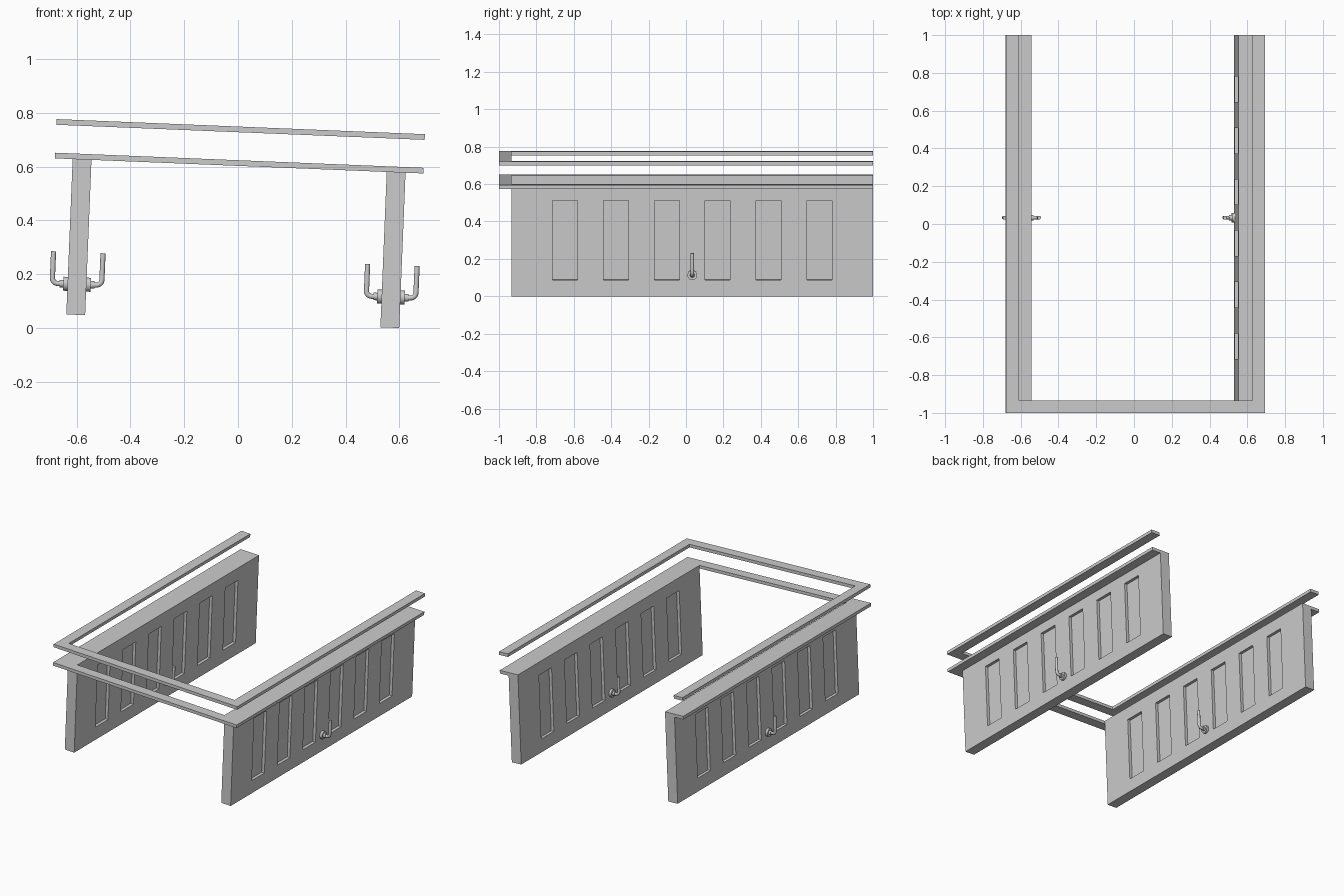
import bpy, bmesh, math
from mathutils import Matrix, Vector

if "Cube" in bpy.data.objects:
    bpy.data.objects.remove(bpy.data.objects["Cube"])

TILT = Matrix.Rotation(0.0409, 4, 'Y')   # whole model leans about the y axis
CX = -0.0205                             # local mirror plane
Y0, Y1, W = -1.0, 1.0, 0.066             # rail extents and width
YM, ZM = 0.0335, 0.138                   # handle position


def finish(bm, name, smooth=False):
    bmesh.ops.recalc_face_normals(bm, faces=bm.faces)
    me = bpy.data.meshes.new(name)
    bm.to_mesh(me)
    bm.free()
    me.transform(TILT)
    ob = bpy.data.objects.new(name, me)
    bpy.context.collection.objects.link(ob)
    if smooth:
        bpy.ops.object.select_all(action='DESELECT')
        bpy.context.view_layer.objects.active = ob
        ob.select_set(True)
        bpy.ops.object.shade_smooth_by_angle(angle=math.radians(40))
    return ob


# U-shaped rail, open at the back
def rail(name, z0, z1):
    bm = bmesh.new()
    o, i = 0.685, 0.685 - W
    pts = [(-o, Y0), (o, Y0), (o, Y1), (i, Y1), (i, Y0 + W), (-i, Y0 + W), (-i, Y1), (-o, Y1)]
    f = bm.faces.new([bm.verts.new((CX + x, y, z0)) for x, y in pts])
    r = bmesh.ops.extrude_face_region(bm, geom=[f])
    vs = [g for g in r['geom'] if isinstance(g, bmesh.types.BMVert)]
    bmesh.ops.translate(bm, vec=(0, 0, z1 - z0), verts=vs)
    finish(bm, name)


# side wall with six recessed panels on both faces
def wall(name, s):
    bm = bmesh.new()
    x, th = CX + s * 0.584, 0.070
    z0, z1 = 0.0245, 0.623
    ya, yb = Y0 + W, Y1
    m = Matrix.Translation((x, (ya + yb) / 2, (z0 + z1) / 2)) @ Matrix.Diagonal((th, yb - ya, z1 - z0, 1))
    bmesh.ops.create_cube(bm, size=1, matrix=m)
    centres = [YM + 0.272 * (k - 2.5) for k in range(6)]
    cuts = [((0, c + e, 0), (0, 1, 0)) for c in centres for e in (-0.067, 0.067)]
    cuts += [((0, 0, z), (0, 0, 1)) for z in (0.1125, 0.5375)]
    for co, no in cuts:
        bmesh.ops.bisect_plane(bm, geom=bm.verts[:] + bm.edges[:] + bm.faces[:], plane_co=co, plane_no=no)
    bmesh.ops.recalc_face_normals(bm, faces=bm.faces)
    sel = []
    for f in bm.faces:
        c = f.calc_center_median()
        if abs(f.normal.x) > 0.9 and 0.1125 < c.z < 0.5375 and any(abs(c.y - k) < 0.06 for k in centres):
            sel.append(f)
    bmesh.ops.inset_individual(bm, faces=sel, thickness=0, depth=-0.02)
    finish(bm, name)


# lever handle: round rose, collar and a bent bar; d is the outward x direction
def handle(name, x, d):
    bm = bmesh.new()
    for r, a, b in ((0.026, -0.002, 0.016), (0.014, 0.014, 0.030)):
        m = Matrix.Translation((x + d * (a + b) / 2, YM, ZM)) @ Matrix.Rotation(math.pi / 2, 4, 'Y')
        bmesh.ops.create_cone(bm, cap_ends=True, segments=24, radius1=r, radius2=r, depth=b - a, matrix=m)
    reach, bend, top, rad, n = 0.057, 0.02, 0.119, 0.0095, 16
    path = [(0.0, 0.0, 0.0)]             # out, up, direction angle
    for k in range(7):
        t = k / 6 * math.pi / 2
        path.append((reach - bend + bend * math.sin(t), bend - bend * math.cos(t), t))
    path.append((reach, top, math.pi / 2))
    rings = []
    for px, pz, t in path:
        ring = []
        for j in range(n):
            q = 2 * math.pi * j / n
            u, v = rad * math.cos(q), rad * math.sin(q)
            ring.append(bm.verts.new((x + d * (px - u * math.sin(t)), YM + v, ZM + pz + u * math.cos(t))))
        rings.append(ring)
    for a, b in zip(rings, rings[1:]):
        for j in range(n):
            bm.faces.new((a[j], a[(j + 1) % n], b[(j + 1) % n], b[j]))
    bm.faces.new(rings[0])
    bm.faces.new(rings[-1])
    finish(bm, name, True)


rail("upper_rail", 0.727, 0.748)
rail("lower_rail", 0.602, 0.623)
for s, side in ((-1, "left"), (1, "right")):
    wall(side + "_wall", s)
    handle(side + "_outer_handle", CX + s * 0.619, s)
    handle(side + "_inner_handle", CX + s * 0.549, -s)
